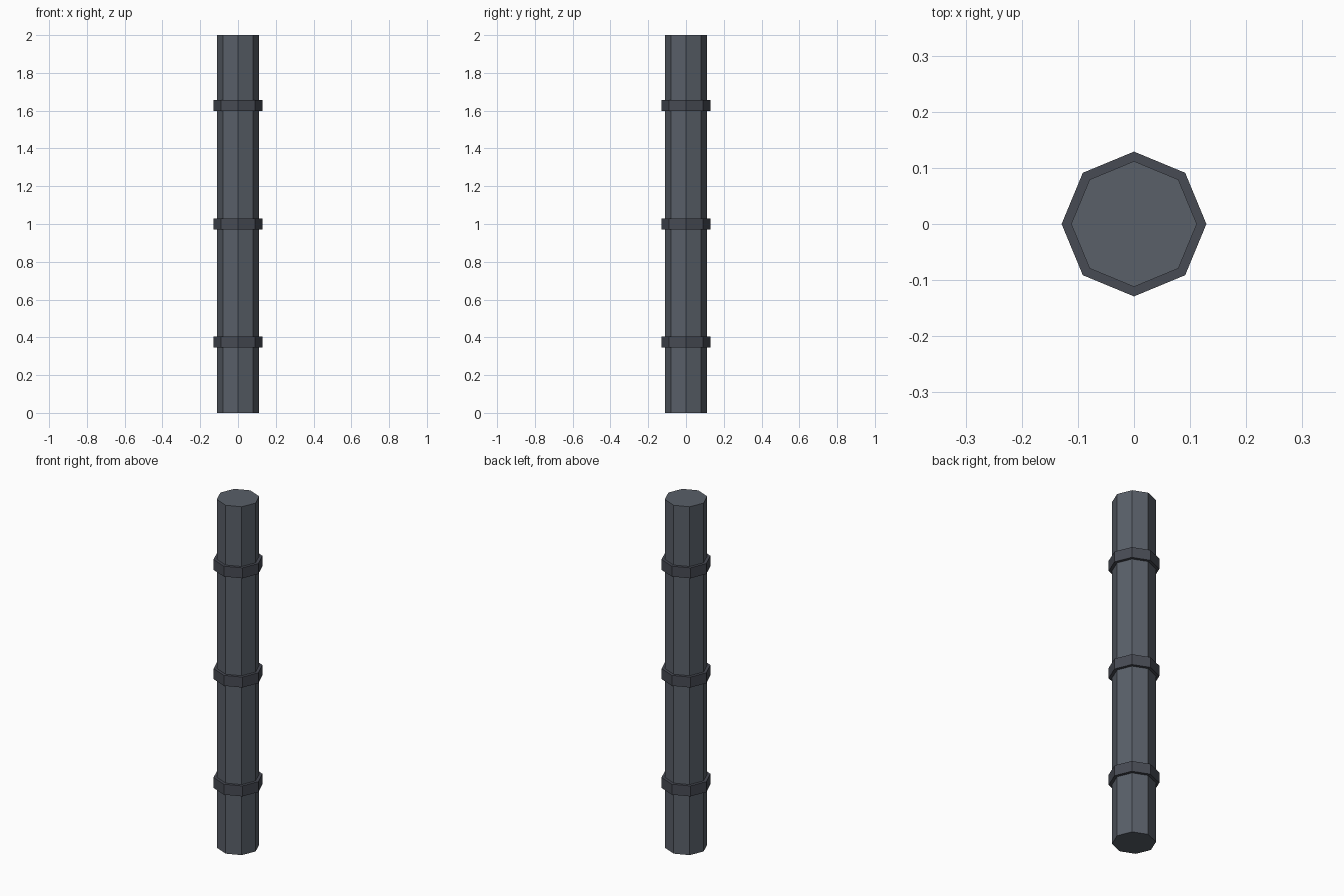
import bpy

if "Cube" in bpy.data.objects:
    bpy.data.objects.remove(bpy.data.objects["Cube"])


def material(name, rgb):
    m = bpy.data.materials.new(name)
    m.diffuse_color = (*rgb, 1)
    m.use_nodes = True
    m.node_tree.nodes["Principled BSDF"].inputs["Base Color"].default_value = m.diffuse_color
    return m


def octagon(name, radius, height, z, mat):
    # eight-sided prism with corners on the x and y axes
    bpy.ops.mesh.primitive_cylinder_add(vertices=8, radius=radius, depth=height, location=(0, 0, z))
    obj = bpy.context.object
    obj.name = name
    obj.data.materials.append(mat)
    return obj


pole_grey = material("pole_grey", (0.10, 0.115, 0.14))
band_grey = material("band_grey", (0.064, 0.07, 0.088))

# Main shaft
octagon("shaft", 0.112, 2.0, 1.0, pole_grey)

# Three evenly spaced bands around the shaft
for i, z in enumerate((0.375, 1.0, 1.627)):
    octagon(f"band_{i + 1}", 0.129, 0.06, z, band_grey)
